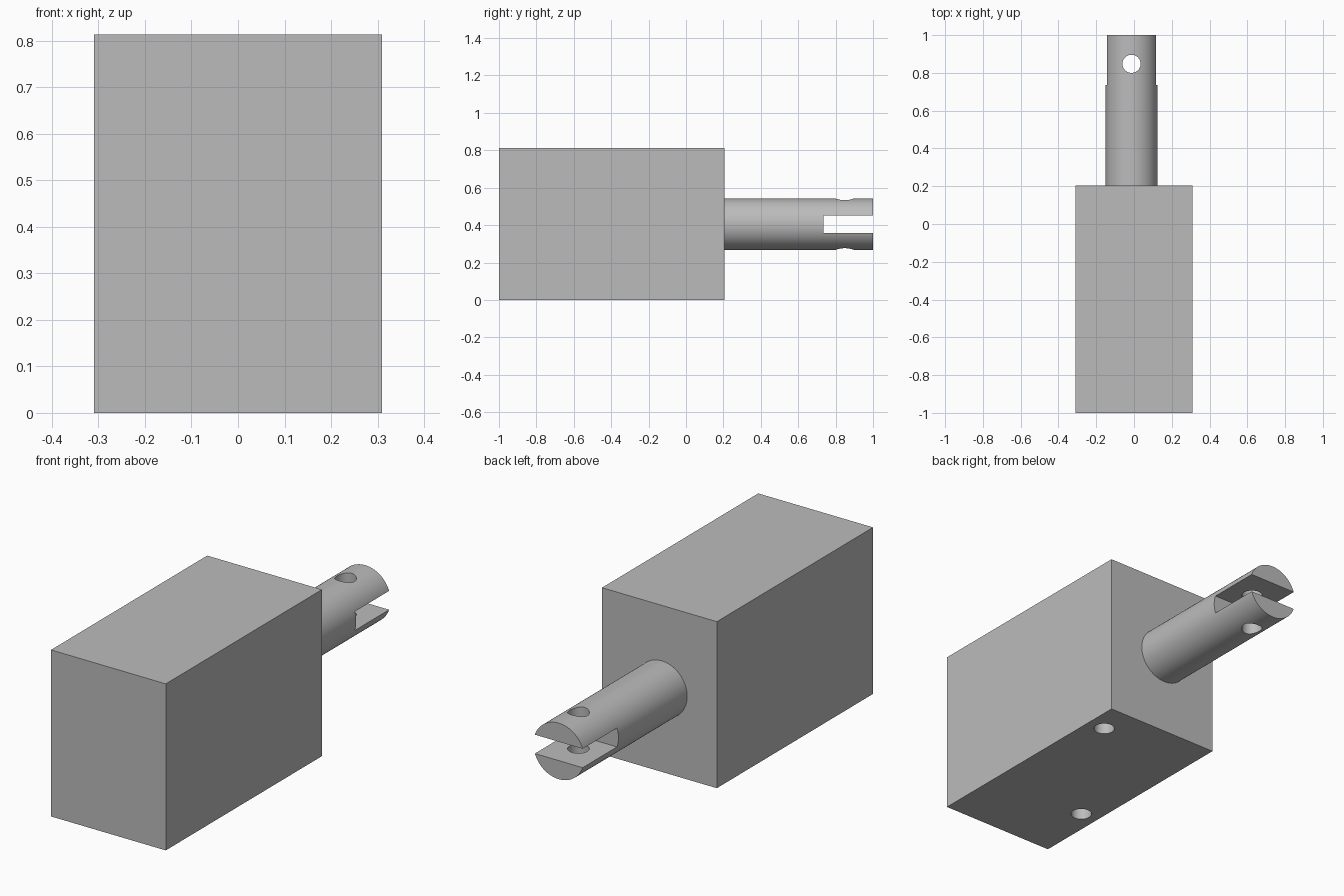
import bpy
import math

default = bpy.data.objects.get("Cube")
if default:
    bpy.data.objects.remove(default, do_unlink=True)

# Single grey material
grey = bpy.data.materials.new("plain grey")
grey.use_nodes = True
GREY = (0.5, 0.5, 0.5, 1)
grey.diffuse_color = GREY
grey.node_tree.nodes["Principled BSDF"].inputs["Base Color"].default_value = GREY

BACK = 0.205                 # rear face of the body
AXIS_X, AXIS_Z = -0.013, 0.405
HOLE_R = 0.048


def finish(name):
    obj = bpy.context.object
    obj.name = name
    obj.data.materials.append(grey)
    return obj


def box(name, lo, hi):
    centre = [(a + b) / 2 for a, b in zip(lo, hi)]
    bpy.ops.mesh.primitive_cube_add(size=1, location=centre)
    obj = finish(name)
    obj.scale = [b - a for a, b in zip(lo, hi)]
    bpy.ops.object.transform_apply(location=False, rotation=False, scale=True)
    return obj


def cylinder(name, radius, depth, centre, tilt=0, sides=48):
    bpy.ops.mesh.primitive_cylinder_add(vertices=sides, radius=radius, depth=depth,
                                        location=centre, rotation=(tilt, 0, 0))
    return finish(name)


def cut(target, cutters):
    for cutter in cutters:
        mod = target.modifiers.new("cut", 'BOOLEAN')
        mod.operation = 'DIFFERENCE'
        mod.solver = 'EXACT'
        mod.object = cutter
        bpy.context.view_layer.objects.active = target
        bpy.ops.object.modifier_apply(modifier=mod.name)
        bpy.data.objects.remove(cutter, do_unlink=True)
    bpy.ops.object.select_all(action='DESELECT')
    target.select_set(True)
    bpy.context.view_layer.objects.active = target
    bpy.ops.object.shade_smooth_by_angle(angle=math.radians(30))


# Block body with two blind mounting holes underneath, set diagonally
body = box("body_block", (-0.31, -1, 0), (0.31, BACK, 0.813))
cut(body, [cylinder("mounting_hole_cutter", HOLE_R, 0.6, (x, y, 0))
           for x, y in ((0.217, 0.04), (-0.217, -0.645))])

# Shaft with a slotted fork end and a vertical pin hole
START = BACK - 0.01
shaft = cylinder("forked_shaft", 0.137, 1 - START,
                 (AXIS_X, (1 + START) / 2, AXIS_Z), math.pi / 2, 96)
slot = box("slot_cutter", (-0.4, 0.735, AXIS_Z - 0.046), (0.4, 1.2, AXIS_Z + 0.046))
pin = cylinder("pin_hole_cutter", HOLE_R, 0.6, (AXIS_X, 0.848, AXIS_Z))
cut(shaft, [slot, pin])
